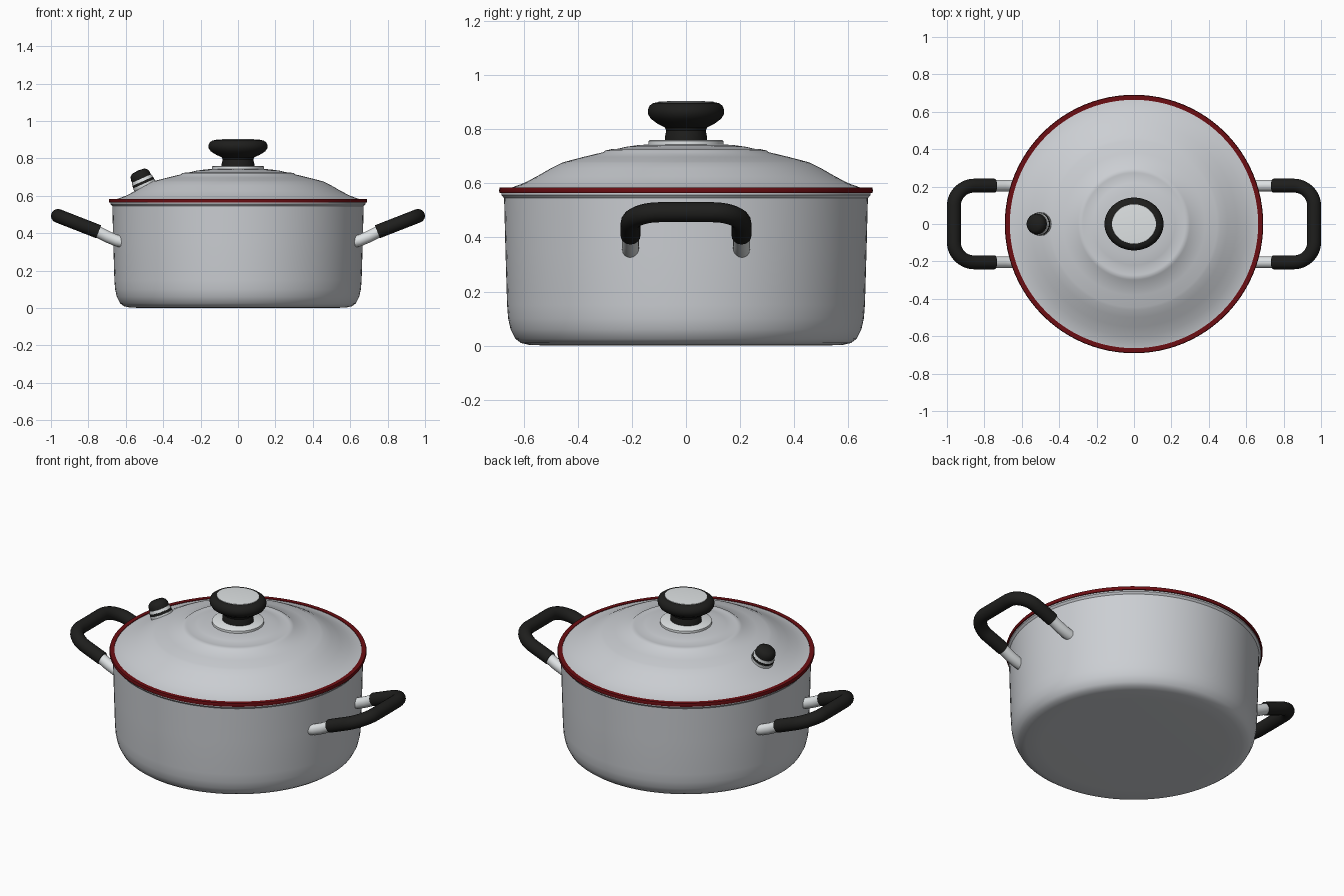
import bpy, bmesh, math
from mathutils import Vector, Matrix

if "Cube" in bpy.data.objects:
    bpy.data.objects.remove(bpy.data.objects["Cube"])


def material(name, rgb):
    m = bpy.data.materials.new(name)
    m.diffuse_color = (*rgb, 1)
    m.use_nodes = True
    m.node_tree.nodes["Principled BSDF"].inputs["Base Color"].default_value = m.diffuse_color
    return m


STEEL = material("brushed steel", (0.60, 0.62, 0.65))
BRIGHT = material("bright steel", (0.74, 0.77, 0.78))
BLACK = material("black plastic", (0.013, 0.013, 0.012))
RED = material("dark red", (0.15, 0.004, 0.006))


def smooth(obj, angle=35):
    bpy.ops.object.select_all(action='DESELECT')
    obj.select_set(True)
    bpy.context.view_layer.objects.active = obj
    bpy.ops.object.shade_smooth_by_angle(angle=math.radians(angle))


def lathe(name, profile, mat, segs=96, scale=(1, 1), matrix=None, closed=False):
    """Revolve an (r, z) profile, listed from bottom to top on the outside."""
    bm = bmesh.new()
    rings = []
    for r, z in profile:
        if r == 0:
            rings.append([bm.verts.new((0, 0, z))] * segs)
            continue
        rings.append([bm.verts.new((r * scale[0] * math.cos(2 * math.pi * i / segs),
                                    r * scale[1] * math.sin(2 * math.pi * i / segs), z))
                      for i in range(segs)])
    if closed:
        rings.append(rings[0])
    for a, b in zip(rings, rings[1:]):
        for i in range(segs):
            j = (i + 1) % segs
            quad = list(dict.fromkeys([a[i], a[j], b[j], b[i]]))
            bm.faces.new(quad)
    bmesh.ops.recalc_face_normals(bm, faces=bm.faces)
    if matrix:
        bm.transform(matrix)
    me = bpy.data.meshes.new(name)
    bm.to_mesh(me)
    bm.free()
    obj = bpy.data.objects.new(name, me)
    bpy.context.collection.objects.link(obj)
    me.materials.append(mat)
    smooth(obj)
    return obj


def tube(name, points, radius, mat):
    """Round tube along a path, with closed ends."""
    cu = bpy.data.curves.new(name, 'CURVE')
    cu.dimensions = '3D'
    cu.bevel_depth = radius
    cu.bevel_resolution = 6
    cu.use_fill_caps = True
    sp = cu.splines.new('POLY')
    sp.points.add(len(points) - 1)
    for p, co in zip(sp.points, points):
        p.co = (*co, 1)
    obj = bpy.data.objects.new(name, cu)
    bpy.context.collection.objects.link(obj)
    cu.materials.append(mat)
    bpy.ops.object.select_all(action='DESELECT')
    obj.select_set(True)
    bpy.context.view_layer.objects.active = obj
    bpy.ops.object.convert(target='MESH')
    smooth(bpy.context.view_layer.objects.active, 50)


# Pot body, hollow, with a rounded bottom edge and small lip
lathe("pot_body", [(0, 0.004), (0.50, 0.0), (0.58, 0.003), (0.61, 0.01), (0.63, 0.025),
                   (0.648, 0.06), (0.657, 0.10), (0.661, 0.15), (0.667, 0.35),
                   (0.672, 0.545), (0.682, 0.556), (0.682, 0.566), (0.660, 0.566),
                   (0.650, 0.35), (0.640, 0.10), (0.60, 0.03), (0, 0.02)], STEEL)

# Red rim band
lathe("red_rim", [(0.664, 0.564), (0.688, 0.564), (0.691, 0.574), (0.688, 0.584),
                  (0.664, 0.584)], RED, closed=True)

# Stepped domed lid
lathe("lid", [(0.666, 0.572), (0.666, 0.580), (0.645, 0.584), (0.60, 0.600), (0.55, 0.626),
              (0.50, 0.655), (0.46, 0.675), (0.445, 0.680), (0.38, 0.697), (0.305, 0.715),
              (0.298, 0.721), (0.275, 0.726), (0.268, 0.724), (0.22, 0.735),
              (0.17, 0.742), (0.0, 0.746)], STEEL)

# Lid knob: washer, flared grip and top plate
lathe("knob_washer", [(0, 0.738), (0.139, 0.738), (0.139, 0.756), (0.133, 0.760), (0, 0.760)],
      BRIGHT, 64)
oval = (1.12, 1.0)
lathe("knob_grip", [(0, 0.756), (0.078, 0.756), (0.078, 0.770), (0.073, 0.795), (0.078, 0.806),
                    (0.105, 0.820), (0.130, 0.838), (0.140, 0.855), (0.141, 0.870),
                    (0.135, 0.886), (0.122, 0.896), (0.105, 0.899), (0, 0.897)],
      BLACK, 64, oval)
lathe("knob_plate", [(0.107, 0.895), (0.105, 0.901), (0.07, 0.903), (0, 0.904)], BRIGHT, 64, oval)

# Steam valve, tilted to follow the lid slope
tilt = Matrix.Translation((-0.495, 0, 0.645)) @ Matrix.Rotation(math.radians(-24), 4, 'Y')
lathe("valve_base", [(0, -0.01), (0.062, -0.01), (0.063, 0.022), (0, 0.022)], BRIGHT, 40, matrix=tilt)
lathe("valve_seal", [(0, 0.022), (0.061, 0.022), (0.061, 0.036), (0, 0.036)], BLACK, 40, matrix=tilt)
lathe("valve_ring", [(0, 0.036), (0.060, 0.036), (0.057, 0.052), (0, 0.052)], BRIGHT, 40, matrix=tilt)
lathe("valve_cap", [(0, 0.052), (0.055, 0.052), (0.055, 0.068), (0.049, 0.084), (0.036, 0.095),
                    (0, 0.099)], BLACK, 40, matrix=tilt)


# Side handles: black loop grips on steel stubs
def rise(x):
    return 0.41 + 0.39 * (x - 0.75)


half = [(0.745, 0.205), (0.80, 0.205), (0.855, 0.205)]
for k in range(1, 11):
    a = math.radians(9 * k)
    half.append((0.855 + 0.108 * math.sin(a), 0.097 + 0.108 * math.cos(a)))
loop = half + [(x, -y) for x, y in reversed(half)]

for side, s in (("right", 1), ("left", -1)):
    tube(side + "_handle_grip", [(s * x, y, rise(x)) for x, y in loop], 0.037, BLACK)
    for end, t in (("back", 1), ("front", -1)):
        tube(f"{side}_{end}_handle_stub",
             [(s * x, t * 0.205, z) for x, z in
              ((0.60, 0.350), (0.65, 0.361), (0.70, 0.382), (0.75, 0.408), (0.79, 0.425))],
             0.031, BRIGHT)
